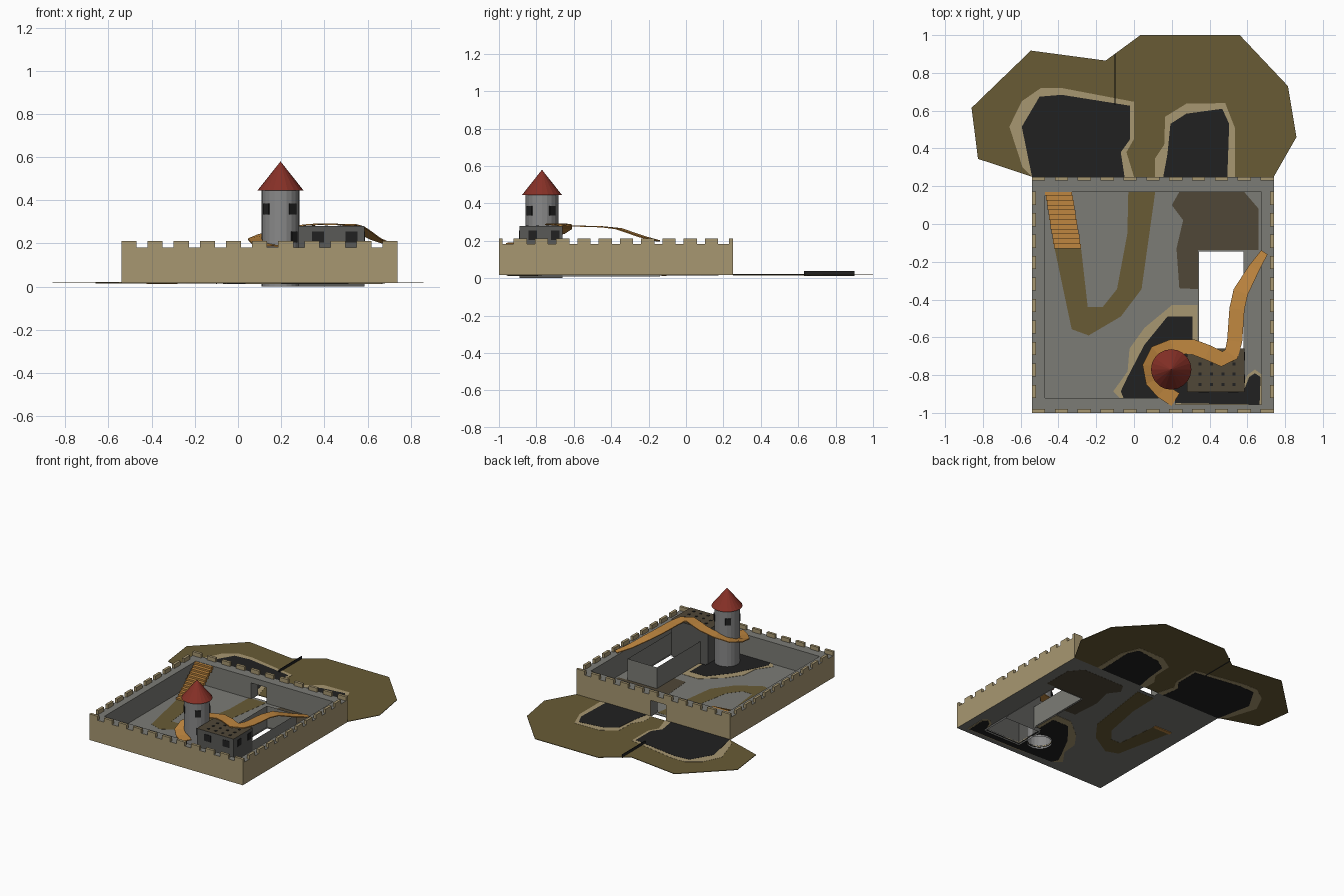
import bpy, bmesh, math
from mathutils import Vector

if "Cube" in bpy.data.objects:
    bpy.data.objects.remove(bpy.data.objects["Cube"])


def mat(name, r, g, b):
    m = bpy.data.materials.new(name)
    m.diffuse_color = (r, g, b, 1)
    m.use_nodes = True
    m.node_tree.nodes["Principled BSDF"].inputs["Base Color"].default_value = m.diffuse_color
    return m


SAND = mat("sand", .39, .31, .165)
OLIVE = mat("olive", .14, .105, .036)
BLACK = mat("black", .015, .015, .015)
GREY = mat("stone_grey", .2, .2, .18)
DARK = mat("dark_stone", .1, .1, .095)
BROWN = mat("dark_brown", .08, .063, .038)
ORANGE = mat("orange_wood", .52, .24, .05)
RED = mat("roof_red", .24, .03, .02)
LIGHT = mat("tower_grey", .25, .25, .25)


def finish(name, bm, *mats, fix=True):
    if fix:
        bmesh.ops.recalc_face_normals(bm, faces=bm.faces)
    me = bpy.data.meshes.new(name)
    bm.to_mesh(me)
    bm.free()
    for m in mats:
        me.materials.append(m)
    ob = bpy.data.objects.new(name, me)
    bpy.context.collection.objects.link(ob)
    return ob


def add_box(bm, x0, x1, y0, y1, z0, z1):
    r = bmesh.ops.create_cube(bm, size=1)
    for v in r["verts"]:
        v.co = Vector((x0 if v.co.x < 0 else x1, y0 if v.co.y < 0 else y1, z0 if v.co.z < 0 else z1))
    return list({f for v in r["verts"] for f in v.link_faces})


def box(name, m, *dims):
    bm = bmesh.new()
    add_box(bm, *dims)
    return finish(name, bm, m)


def plate(name, m, level, pts, cut=False):
    """Flat painted ground area; a higher level covers lower ones on both sides."""
    bm = bmesh.new()
    z = .018
    h = .002 + .001 * level
    f = bm.faces.new([bm.verts.new((x, y, z - h)) for x, y in pts])
    r = bmesh.ops.extrude_face_region(bm, geom=[f])
    for v in r["geom"]:
        if isinstance(v, bmesh.types.BMVert):
            v.co.z = z + h
    ob = finish(name, bm, m)
    if cut:
        for c in CUTTERS:
            b = ob.modifiers.new("hole", "BOOLEAN")
            b.operation = "DIFFERENCE"
            b.solver = "EXACT"
            b.object = c
    return ob


TX, TY, TR = .197, -.77, .087

# Cutters opening the floor below the buildings
bm = bmesh.new()
bmesh.ops.create_cone(bm, cap_ends=True, segments=20, radius1=TR - .004, radius2=TR - .004, depth=.4)
bmesh.ops.translate(bm, verts=bm.verts, vec=(TX, TY, 0))
CUTTERS = [finish("tower_cutter", bm, GREY),
           box("hall_cutter", GREY, .285, .58, -.885, -.64, -.2, .2),
           box("yard_cutter", GREY, .345, .58, -.7, -.145, -.21, .21)]
for c in CUTTERS:
    c.hide_render = True
    c.display_type = "WIRE"

# Courtyard floor and painted areas
plate("courtyard_floor", GREY, 0, [(-.5, -.97), (.71, -.97), (.71, .2), (-.5, .2)], True)
plate("courtyard_path", OLIVE, 1, [
    (-.42, -.13), (-.33, -.557), (-.24, -.59), (-.07, -.49), (.04, -.345), (.113, .175),
    (-.03, .175), (-.035, -.05), (-.09, -.345), (-.166, -.44), (-.245, -.44), (-.28, -.13)])
plate("brown_yard", BROWN, 1, [
    (.2, .1), (.24, .17), (.583, .17), (.66, .08), (.66, -.138), (.34, -.138),
    (.34, -.345), (.24, -.34), (.225, -.13), (.26, .02)])
plate("moat_bank", SAND, 2, [
    (.335, -.43), (.2, -.43), (.055, -.55), (-.024, -.66), (-.034, -.78), (-.11, -.886),
    (-.066, -.93), (.27, -.96), (.68, -.96), (.68, -.8), (.64, -.77), (.6, -.8), (.57, -.87),
    (.5, -.85), (.335, -.7)], True)
plate("moat", BLACK, 3, [
    (.31, -.49), (.177, -.49), (.055, -.64), (-.034, -.81), (-.07, -.886), (-.05, -.935),
    (.27, -.95), (.665, -.955), (.67, -.81), (.64, -.79), (.61, -.81), (.58, -.885),
    (.5, -.87), (.31, -.7)], True)

# Outer ground with two ponds
plate("outer_ground", OLIVE, 0, [
    (-.86, .615), (-.546, .918), (-.15, .865), (.034, 1), (.56, 1), (.815, .73),
    (.86, .46), (.74, .25), (-.54, .25), (-.826, .345)])
plate("left_bank", SAND, 1, [
    (-.66, .515), (-.594, .65), (-.493, .72), (-.383, .72), (0, .647), (0, .45),
    (-.04, .38), (0, .25), (-.54, .25), (-.59, .3)])
plate("left_pond", BLACK, 2, [
    (-.594, .515), (-.5, .674), (-.383, .684), (-.02, .626), (-.02, .45), (-.07, .38),
    (-.05, .25), (-.54, .25)])
plate("right_bank", SAND, 1, [
    (.11, .25), (.11, .345), (.16, .42), (.165, .568), (.277, .637), (.483, .64),
    (.536, .504), (.536, .25)])
plate("right_pond", BLACK, 2, [
    (.155, .25), (.177, .37), (.193, .53), (.277, .584), (.467, .61), (.504, .53), (.494, .25)])
box("black_upright_strip", BLACK, -.102, -.098, .63, .9, .012, .04)

# Curtain walls: sand outside, grey inside and on the walkway; gate in the back
X0, X1, Y0, Y1, WB, WT = -.54, .74, -1, .25, .016, .182
bm = bmesh.new()
for d in [(X0, -.47, Y0, Y1, WB, WT), (.675, X1, Y0, Y1, WB, WT),
          (-.47, .22, Y0, -.92, WB, WT), (.22, .675, Y0, -.955, WB, WT),
          (-.47, -.01, .17, Y1, WB, WT), (.12, .675, .17, Y1, WB, WT),
          (-.01, .12, .17, Y1, .14, WT)]:
    add_box(bm, *d)
bmesh.ops.recalc_face_normals(bm, faces=bm.faces)
for f in bm.faces:
    c = f.calc_center_median()
    edge = min(abs(c.x - X0), abs(c.x - X1), abs(c.y - Y0), abs(c.y - Y1))
    f.material_index = 0 if edge < .001 and abs(f.normal.z) < .5 else 1
finish("curtain_walls", bm, SAND, GREY)

# Battlements along the outer edge
bm = bmesh.new()
T, MZ = .02, .212
for i in range(11):
    x = X0 + .035 + i * (X1 - X0 - .07) / 10
    for y in (Y0, Y1 - T):
        add_box(bm, x - .035, x + .035, y, y + T, WT, MZ)
for i in range(1, 11):
    y = Y0 + i * (Y1 - Y0) / 11
    for x in (X0, X1 - T):
        add_box(bm, x, x + T, y - .035, y + .035, WT, MZ)
finish("battlements", bm, SAND)

# Tower: open tube, conical roof
bm = bmesh.new()
bmesh.ops.create_cone(bm, cap_ends=False, segments=20, radius1=TR, radius2=TR, depth=.445)
bmesh.ops.translate(bm, verts=bm.verts, vec=(TX, TY, .2225))
finish("tower", bm, LIGHT)
bm = bmesh.new()
bmesh.ops.create_cone(bm, cap_ends=True, segments=20, radius1=.107, radius2=0, depth=.135)
bmesh.ops.translate(bm, verts=bm.verts, vec=(TX, TY, .5125))
finish("tower_roof", bm, RED)

# Hall with dark roof, and the open low-walled yard behind it
bm = bmesh.new()
fs = add_box(bm, .28, .585, -.89, -.66, 0, .28)
bmesh.ops.recalc_face_normals(bm, faces=bm.faces)
bmesh.ops.delete(bm, geom=[f for f in fs if f.normal.z < -.5], context="FACES_ONLY")
for f in bm.faces:
    f.material_index = 1 if f.normal.z > .5 else 0
finish("hall", bm, DARK, BROWN, fix=False)
bm = bmesh.new()
fs = add_box(bm, .34, .585, -.66, -.14, .01, .18)
bmesh.ops.recalc_face_normals(bm, faces=bm.faces)
bmesh.ops.delete(bm, geom=[f for f in fs if abs(f.normal.z) > .5 or f.normal.y < -.5], context="FACES_ONLY")
finish("yard_walls", bm, GREY, fix=False)


# Windows and roof studs
def window(x, y, z, angle, w=.045, h=.05):
    ob = box("window", BLACK, -.003, .003, -w / 2, w / 2, -h / 2, h / 2)
    ob.location = (x, y, z)
    ob.rotation_euler.z = math.radians(angle)


for a in (-50, 40, 130, 220):
    r = math.radians(a)
    window(TX + TR * math.cos(r), TY + TR * math.sin(r), .36, a, .04)
window(TX + TR * math.cos(-.75), TY + TR * math.sin(-.75), .23, -43, .04)
for x in (.37, .525):
    window(x, -.89, .23, 90, .055)
for y in (-.82, -.7):
    window(.585, y, .23, 0)
bm = bmesh.new()
for i in range(4):
    for j in range(3):
        x, y = .35 + i * .06, -.85 + j * .055
        add_box(bm, x - .008, x + .008, y - .008, y + .008, .278, .283)
finish("roof_studs", bm, BLACK)

# Stairs from the back walkway down to the path
bm = bmesh.new()
N = 12
for i in range(N):
    t = i / N
    x, y, z = -.47 + .05 * t, .175 - .305 * t, .18 - .16 * t
    add_box(bm, x, x + .143, y - .305 / N, y, z - .022, z)
finish("wooden_stairs", bm, ORANGE)

# Winding wooden walkway from the right wall, over the hall and round the tower
path = [Vector(p) for p in [
    (.69, -.15, .2), (.635, -.235, .222), (.565, -.36, .265), (.545, -.45, .275), (.533, -.62, .28),
    (.515, -.69, .286), (.465, -.715, .288), (.39, -.68, .29), (.31, -.65, .285),
    (.2, -.65, .265), (.12, -.68, .24), (.085, -.75, .22), (.1, -.83, .2), (.15, -.885, .19), (.22, -.93, .186)]]
bm = bmesh.new()
rows = []
for i, p in enumerate(path):
    d = path[min(i + 1, len(path) - 1)] - path[max(i - 1, 0)]
    s = Vector((-d.y, d.x, 0)).normalized() * (.02 if i == 0 else .03 if i == 1 else .04)
    rows.append([bm.verts.new(p + s), bm.verts.new(p - s)])
for a, b in zip(rows, rows[1:]):
    bm.faces.new((a[0], a[1], b[1], b[0]))
ob = finish("wooden_walkway", bm, ORANGE)
s = ob.modifiers.new("thickness", "SOLIDIFY")
s.thickness = .006
s.offset = 0
